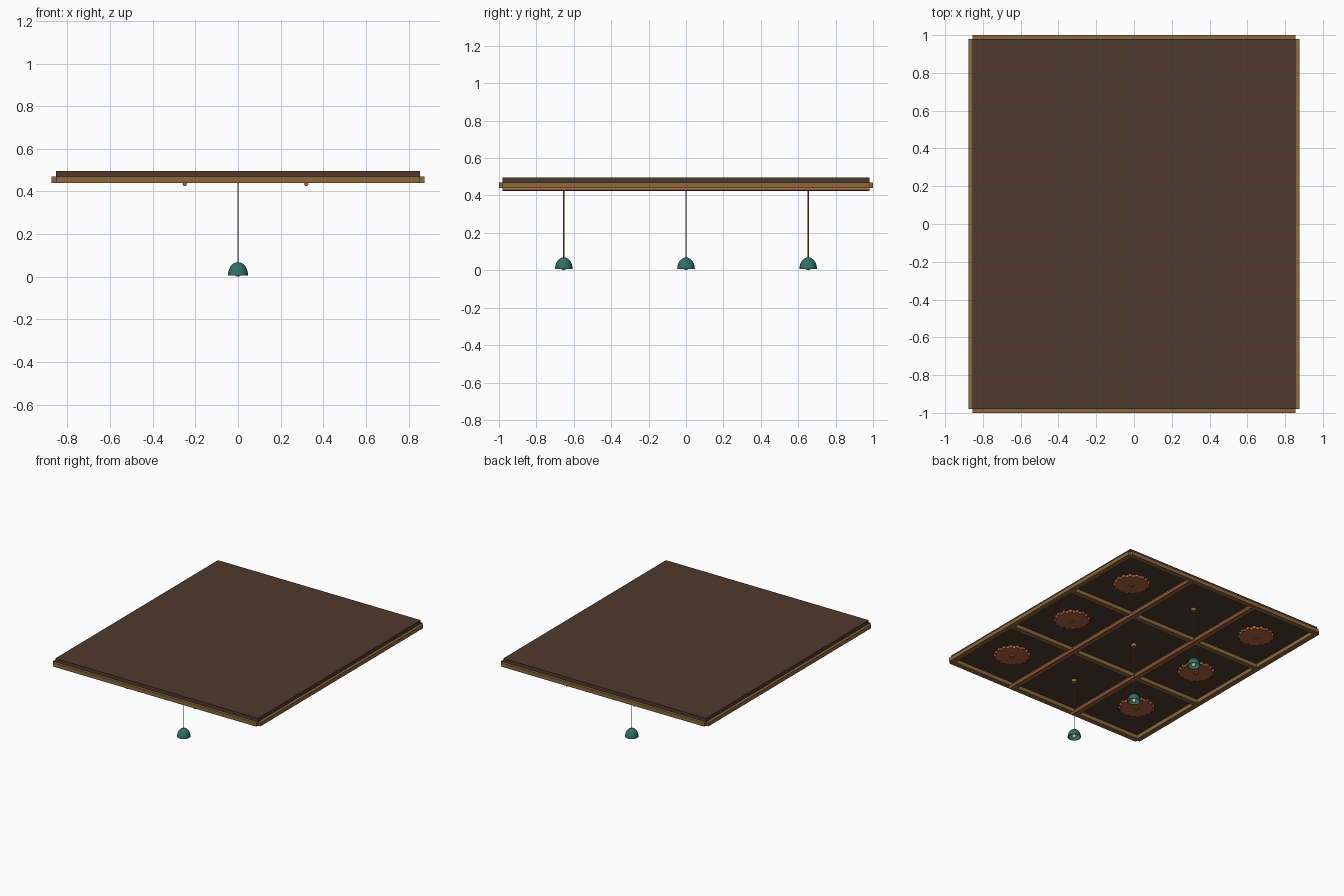
import bpy, bmesh
from math import sin, cos, pi

if "Cube" in bpy.data.objects:
    bpy.data.objects.remove(bpy.data.objects["Cube"], do_unlink=True)


def srgb(*rgb):
    return tuple((c / 255 / 12.92) if c < 11 else ((c / 255 + 0.055) / 1.055) ** 2.4 for c in rgb) + (1,)


def material(name, *rgb):
    m = bpy.data.materials.new(name)
    m.use_nodes = True
    m.diffuse_color = srgb(*rgb)
    m.node_tree.nodes["Principled BSDF"].inputs["Base Color"].default_value = srgb(*rgb)
    return m


DARK = material("dark_wood", 78, 58, 45)
WOOD = material("oak_wood", 140, 105, 60)
COPPER = material("copper", 180, 102, 64)
BRASS = material("brass", 150, 115, 62)
TEAL = material("teal_enamel", 46, 112, 102)
GLOW = material("warm_bulb", 255, 214, 140)


def make(name, bm, mat, smooth=False):
    bmesh.ops.recalc_face_normals(bm, faces=bm.faces)
    me = bpy.data.meshes.new(name)
    bm.to_mesh(me)
    bm.free()
    me.materials.append(mat)
    ob = bpy.data.objects.new(name, me)
    bpy.context.collection.objects.link(ob)
    if smooth:
        bpy.ops.object.select_all(action="DESELECT")
        ob.select_set(True)
        bpy.context.view_layer.objects.active = ob
        bpy.ops.object.shade_smooth_by_angle(angle=pi / 5)
    return ob


def box(name, loc, size, mat):
    bm = bmesh.new()
    bmesh.ops.create_cube(bm, size=1)
    bmesh.ops.scale(bm, vec=size, verts=bm.verts)
    bmesh.ops.translate(bm, vec=loc, verts=bm.verts)
    return make(name, bm, mat)


def lathe(name, x, y, profile, mat, n=16):
    """Spin a (radius, z) profile around a vertical axis."""
    bm = bmesh.new()
    vs = [bm.verts.new((x + r, y, z)) for r, z in profile]
    es = [bm.edges.new(p) for p in zip(vs, vs[1:])]
    bmesh.ops.spin(bm, geom=vs + es, cent=(x, y, 0), axis=(0, 0, 1), angle=2 * pi, steps=n)
    bmesh.ops.remove_doubles(bm, verts=bm.verts, dist=0.0001)
    return make(name, bm, mat, True)


def disc(name, x, y, r, z0, z1, mat):
    return lathe(name, x, y, [(0, z0), (r, z0), (r, z1), (0, z1)], mat)


def gear(name, x, y, z0, z1, r_in, r_out, teeth, mat):
    bm = bmesh.new()
    ring = []
    for i in range(teeth):
        for f, r in ((-0.28, r_in), (-0.22, r_out), (0.22, r_out), (0.28, r_in)):
            a = 2 * pi * (i + f) / teeth
            ring.append(bm.verts.new((x + r * cos(a), y + r * sin(a), z0)))
    face = bm.faces.new(ring)
    top = bmesh.ops.extrude_face_region(bm, geom=[face])["geom"]
    bmesh.ops.translate(bm, vec=(0, 0, z1 - z0),
                        verts=[v for v in top if isinstance(v, bmesh.types.BMVert)])
    return make(name, bm, mat)


HX, HY = 0.855, 0.98            # ceiling half sizes
LOW, MID, TOP = 0.441, 0.47, 0.497
BZ, BH, BW = (LOW + MID) / 2, MID - LOW, 0.04

# Ceiling panel
box("ceiling_panel", (0, 0, (MID + TOP) / 2), (2 * HX, 2 * HY, TOP - MID), DARK)

# Border and dividing beams, with a copper pipe beside each lengthwise divider
for s, side in ((-1, "right"), (1, "left")):
    box(f"{side}_edge_beam", (s * HX, 0, BZ), (BW, 2 * HY, BH), WOOD)
    box(f"{side}_long_beam", (s * HX / 3, 0, BZ), (BW, 2 * HY, BH), WOOD)
    bm = bmesh.new()
    bmesh.ops.create_cone(bm, cap_ends=True, segments=12, radius1=0.01, radius2=0.01, depth=2 * HY)
    for v in bm.verts:
        v.co = (v.co.x + s * HX / 3 + 0.035, v.co.z, v.co.y + 0.435)
    make(f"{side}_pipe", bm, COPPER, True)
for s, end in ((-1, "front"), (1, "back")):
    box(f"{end}_edge_beam", (0, s * HY, BZ), (2 * HX, BW, BH), WOOD)
    box(f"{end}_cross_beam", (0, s * HY / 3, BZ), (2 * HX, BW, BH), WOOD)

for row, y in (("front", -HY * 2 / 3), ("middle", 0), ("back", HY * 2 / 3)):
    # Cog medallions in the outer bays
    for s, side in ((-1, "right"), (1, "left")):
        x = s * HX * 2 / 3
        gear(f"{row}_{side}_cog", x, y, 0.452, MID, 0.114, 0.126, 16, COPPER)
        disc(f"{row}_{side}_cog_hub", x, y, 0.018, 0.446, MID, BRASS)
    # Pendant lamps along the centre
    disc(f"{row}_lamp_mount", 0, y, 0.02, 0.45, MID, BRASS)
    disc(f"{row}_lamp_cord", 0, y, 0.003, 0.06, 0.46, BRASS)
    dome = [(0.047 * cos(i * pi / 12), 0.007 + 0.062 * sin(i * pi / 12)) for i in range(7)]
    inner = [(r * 0.94, 0.007 + (z - 0.007) * 0.94) for r, z in reversed(dome)]
    lathe(f"{row}_lamp_shade", 0, y, dome[::-1] + inner[::-1], TEAL)
    bulb = [(0.015 * sin(i * pi / 8), 0.015 - 0.015 * cos(i * pi / 8)) for i in range(9)]
    lathe(f"{row}_lamp_bulb", 0, y, bulb, GLOW, 12)
